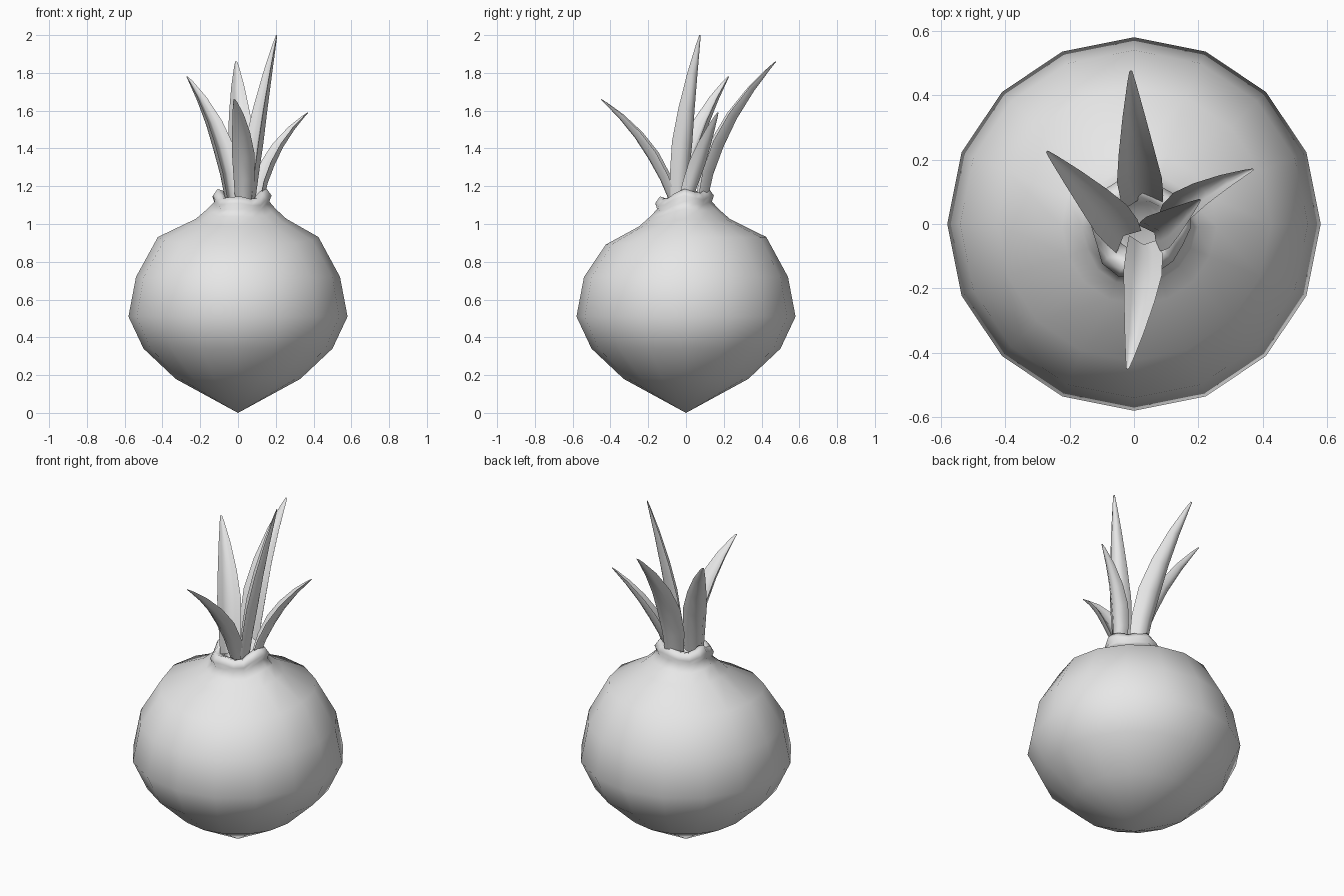
import bpy, bmesh, math
from mathutils import Vector

cube = bpy.data.objects.get("Cube")
if cube:
    bpy.data.objects.remove(cube, do_unlink=True)

grey = bpy.data.materials.new("plain grey")
grey.use_nodes = True
grey.diffuse_color = (0.8, 0.8, 0.8, 1)
grey.node_tree.nodes["Principled BSDF"].inputs["Base Color"].default_value = (0.8, 0.8, 0.8, 1)


def loft(name, rings, angle):
    """Skin closed rings of points; a one-point ring is a pole, open ends are capped."""
    bm = bmesh.new()
    loops = [[bm.verts.new(p) for p in ring] for ring in rings]
    for a, b in zip(loops, loops[1:]):
        n = len(b)
        for i in range(n):
            j = (i + 1) % n
            if len(a) == 1:
                bm.faces.new((a[0], b[j], b[i]))
            else:
                bm.faces.new((a[i], a[j], b[j], b[i]))
    for end in (loops[0], loops[-1]):
        if len(end) > 2:
            bm.faces.new(end)
    bmesh.ops.recalc_face_normals(bm, faces=bm.faces)
    mesh = bpy.data.meshes.new(name)
    bm.to_mesh(mesh)
    bm.free()
    mesh.materials.append(grey)
    obj = bpy.data.objects.new(name, mesh)
    bpy.context.collection.objects.link(obj)
    bpy.ops.object.select_all(action="DESELECT")
    obj.select_set(True)
    bpy.context.view_layer.objects.active = obj
    bpy.ops.object.shade_smooth_by_angle(angle=math.radians(angle))
    return obj


# Bulb: lathed profile (radius, height, unevenness), with a ragged, slightly tilted neck
SIDES = 16
profile = [(0.33, 0.18, 0), (0.5, 0.34, 0), (0.58, 0.51, 0), (0.54, 0.72, 0),
           (0.425, 0.93, 0.1), (0.24, 1.025, 0.2), (0.18, 1.075, 0.5),
           (0.145, 1.11, 0.8), (0.155, 1.14, 1), (0.13, 1.175, 1),
           (0.095, 1.165, 0.8), (0.075, 1.09, 0)]
rings = [[(0, 0, 0)]]
for r, z, rough in profile:
    ring = []
    for i in range(SIDES):
        a = 2 * math.pi * i / SIDES
        wave = math.sin(3 * a + 1) + 0.7 * math.sin(5 * a)
        rr = r + 0.009 * rough * wave
        drop = 0.04 * max(0, -math.sin(a)) if z > 0.9 else 0
        shift = 0.015 if z > 1 else 0
        ring.append((rr * math.cos(a) + shift, rr * math.sin(a) - shift * 0.6,
                     z - drop + 0.012 * rough * math.sin(4 * a + 2)))
    rings.append(ring)
loft("bulb", rings, 80)

# Leaves: channelled blades that bend outward and taper to a point
SECTION = [(-1, 0.5), (-0.65, -0.35), (0, -0.65), (0.65, -0.35),
           (1, 0.5), (0.5, 0.2), (0, -0.1), (-0.5, 0.2)]
TAPER = [(0, 0.8), (0.2, 0.95), (0.4, 1), (0.6, 0.8), (0.8, 0.5), (0.95, 0.2), (1, 0.07)]


def leaf(name, base, mid, tip, width, depth):
    base, mid, tip = Vector(base), Vector(mid), Vector(tip)
    ctrl = 2 * mid - (base + tip) / 2
    side = (tip - base).cross(Vector((0, 0, 1))).normalized()
    rings = []
    for t, k in TAPER:
        p = base * (1 - t) ** 2 + ctrl * 2 * t * (1 - t) + tip * t * t
        tangent = ((ctrl - base) * (1 - t) + (tip - ctrl) * t).normalized()
        up = side.cross(tangent).normalized()
        rings.append([p + side * s * width * k + up * n * depth * k for s, n in SECTION])
    loft(name, rings, 60)


leaf("front_leaf", (0.03, -0.06, 1.12), (0.02, -0.21, 1.42), (-0.02, -0.45, 1.66), 0.06, 0.05)
leaf("back_leaf", (0.03, 0.08, 1.12), (0.01, 0.2, 1.5), (-0.01, 0.475, 1.86), 0.07, 0.06)
leaf("right_leaf", (-0.03, -0.04, 1.12), (-0.11, 0.06, 1.47), (-0.27, 0.225, 1.78), 0.065, 0.055)
leaf("left_leaf", (0.11, 0.0, 1.12), (0.19, 0.085, 1.37), (0.37, 0.17, 1.59), 0.048, 0.045)
leaf("tall_leaf", (0.06, -0.03, 1.12), (0.11, 0.0, 1.52), (0.205, 0.075, 2.0), 0.06, 0.055)
